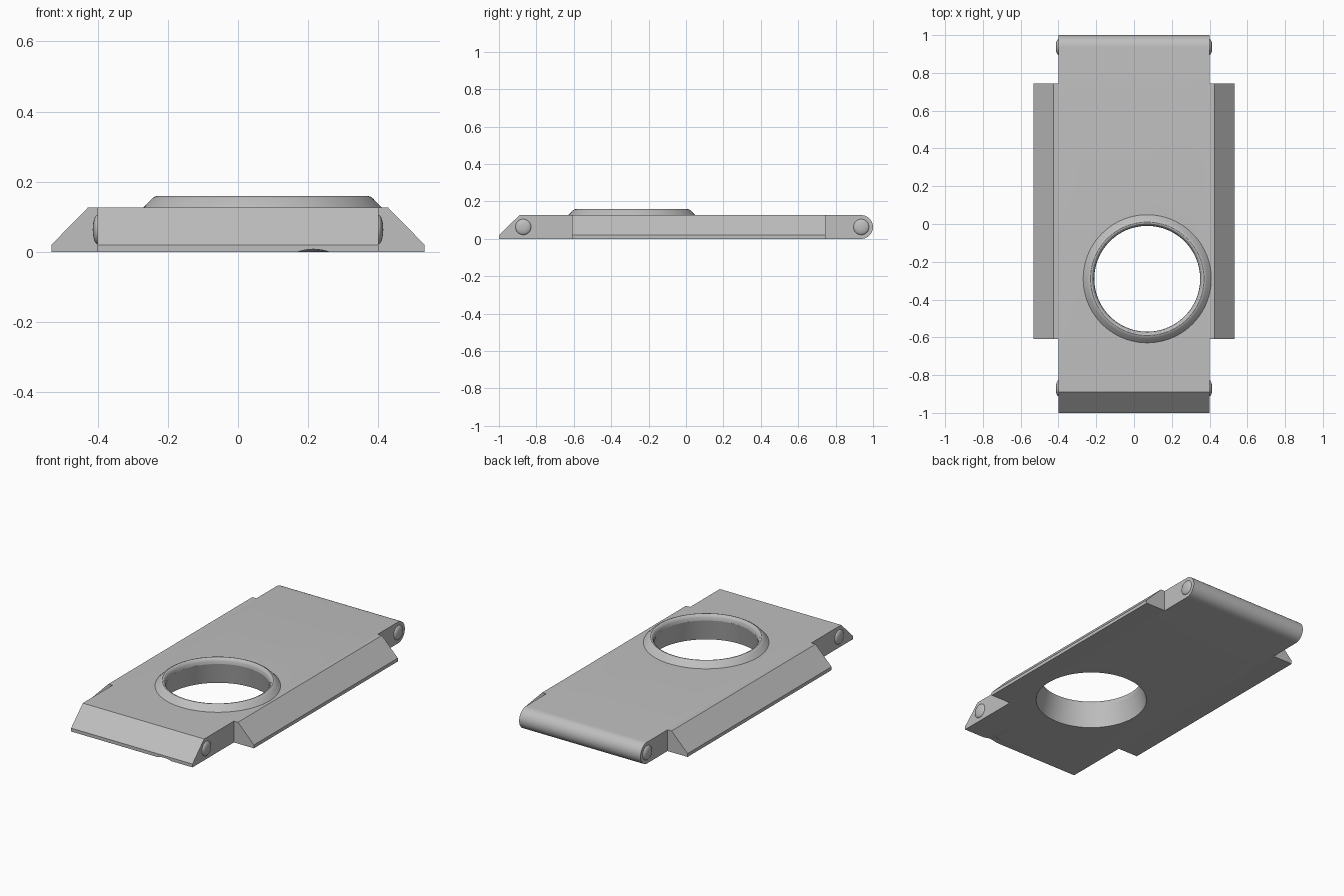
import bpy, bmesh, math
from mathutils import Matrix, Vector

if "Cube" in bpy.data.objects:
    bpy.data.objects.remove(bpy.data.objects["Cube"], do_unlink=True)

THICK, HALF_W = 0.127, 0.40
HOLE = Vector((0.07, -0.29, 0))

grey = bpy.data.materials.new("plain_grey")
grey.use_nodes = True
GREY = (0.52, 0.52, 0.52, 1)
grey.diffuse_color = GREY
grey.node_tree.nodes["Principled BSDF"].inputs["Base Color"].default_value = GREY


def finish(name, bm, smooth=True):
    bmesh.ops.recalc_face_normals(bm, faces=bm.faces[:])
    mesh = bpy.data.meshes.new(name)
    bm.to_mesh(mesh)
    bm.free()
    mesh.materials.append(grey)
    ob = bpy.data.objects.new(name, mesh)
    bpy.context.collection.objects.link(ob)
    if smooth:
        shade(ob)
    return ob


def shade(ob):
    bpy.ops.object.select_all(action='DESELECT')
    ob.select_set(True)
    bpy.context.view_layer.objects.active = ob
    bpy.ops.object.shade_smooth_by_angle(angle=math.radians(30))


def prism(name, points, depth):
    """Extrude a closed outline of 3D points along the depth vector."""
    bm = bmesh.new()
    face = bm.faces.new([bm.verts.new(p) for p in points])
    out = bmesh.ops.extrude_face_region(bm, geom=[face])
    bmesh.ops.translate(bm, vec=depth,
                        verts=[v for v in out["geom"] if isinstance(v, bmesh.types.BMVert)])
    return finish(name, bm)


def lathe(name, profile, centre, axis_matrix=Matrix(), steps=96):
    """Spin an (r, z) profile around z, then place it."""
    bm = bmesh.new()
    verts = [bm.verts.new((r, 0, z)) for r, z in profile]
    edges = [bm.edges.new(pair) for pair in zip(verts, verts[1:])]
    bmesh.ops.spin(bm, geom=verts + edges, cent=(0, 0, 0), axis=(0, 0, 1),
                   angle=math.tau, steps=steps)
    bmesh.ops.remove_doubles(bm, verts=bm.verts[:], dist=1e-5)
    bm.transform(Matrix.Translation(centre) @ axis_matrix)
    return finish(name, bm)


def cut(target, cutter):
    mod = target.modifiers.new("cut", 'BOOLEAN')
    mod.operation, mod.solver, mod.object = 'DIFFERENCE', 'EXACT', cutter
    bpy.context.view_layer.objects.active = target
    bpy.ops.object.modifier_apply(modifier=mod.name)
    bpy.data.objects.remove(cutter, do_unlink=True)


# Main plate: sloped front edge, rounded back edge
R = THICK / 2
outline = [(-1, 0), (-1, 0.02), (-0.89, THICK)]
for i in range(17):
    a = math.pi / 2 - math.pi * i / 16
    outline.append((1 - R + R * math.cos(a), R + R * math.sin(a)))
plate = prism("main_plate", [(-HALF_W, y, z) for y, z in outline], (2 * HALF_W, 0, 0))

# Flared round opening through the plate
slope = 0.03 / THICK
cone = [(0, -0.05), (0.31 + 0.05 * slope, -0.05), (0.28 - 0.05 * slope, THICK + 0.05),
        (0, THICK + 0.05)]
cut(plate, lathe("opening_cutter", cone, HOLE))

# Shallow dent under the front edge
bm = bmesh.new()
bmesh.ops.create_uvsphere(bm, u_segments=64, v_segments=48, radius=0.13,
                          matrix=Matrix.Translation((0.215, -0.99, -0.122)))
cut(plate, finish("dent_cutter", bm))
shade(plate)

# Raised collar around the opening
collar = [(0.34, THICK - 0.001), (0.315, 0.152), (0.308, 0.157), (0.30, 0.16), (0.292, 0.158),
          (0.286, 0.152), (0.282, 0.143), (0.28, THICK - 0.001)]
lathe("opening_collar", collar, HOLE)

# Sloped side skirts and domed pivot pins
skirt = [(HALF_W, 0), (0.532, 0), (0.532, 0.02), (0.427, THICK), (HALF_W, THICK)]
dome = [(0.042 * math.cos(t), 0.014 * math.sin(t))
        for t in (math.pi / 2 * i / 8 for i in range(9))]
for side, label in ((1, "left"), (-1, "right")):
    prism(label + "_skirt", [(side * x, -0.61, z) for x, z in skirt], (0, 1.355, 0))
    turn = Matrix.Rotation(side * math.pi / 2, 4, 'Y')
    for end, y in (("front", -0.87), ("back", 0.937)):
        lathe(f"{end}_{label}_pin", dome, Vector((side * HALF_W, y, R)), turn, 32)
